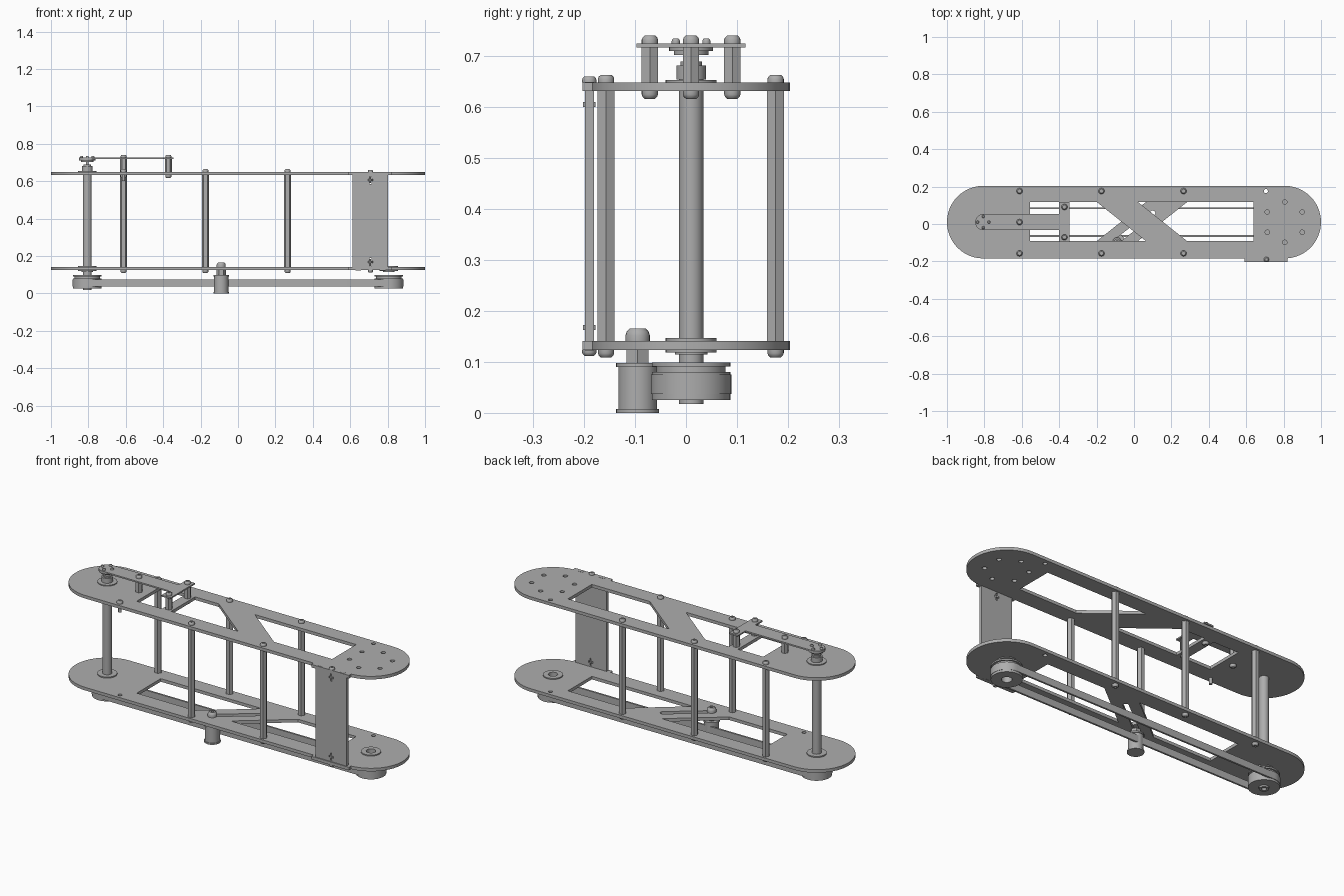
import bpy, bmesh
from math import cos, sin, pi, radians
from mathutils import Matrix

cube = bpy.data.objects.get("Cube")
if cube:
    bpy.data.objects.remove(cube, do_unlink=True)

grey = bpy.data.materials.new("plain grey metal")
grey.use_nodes = True
COLOR = (0.42, 0.42, 0.42, 1)
grey.diffuse_color = COLOR
grey.node_tree.nodes["Principled BSDF"].inputs["Base Color"].default_value = COLOR

CY = 0.01            # centre line of the frame
END = 0.806          # centre of the rounded ends
LOW, HIGH, THICK = 0.124, 0.632, 0.017
parts = []


def finish(name, mesh):
    mesh.materials.clear()
    mesh.materials.append(grey)
    obj = bpy.data.objects.new(name, mesh)
    bpy.context.collection.objects.link(obj)
    parts.append(obj)
    return obj


def arc(cx, cy, r, a0, a1, n=24):
    return [(cx + r * cos(radians(a0 + (a1 - a0) * i / n)),
             cy + r * sin(radians(a0 + (a1 - a0) * i / n))) for i in range(n + 1)]


def circle(cx, cy, r, n=16):
    return arc(cx, cy, r, 0, 360, n)[:-1]


def stadium(r):
    return arc(END, CY, r, -90, 90) + arc(-END, CY, r, 90, 270)


def sheet(name, loops, z0, z1, matrix=None):
    """Flat plate from an outline followed by its holes."""
    curve = bpy.data.curves.new(name, 'CURVE')
    curve.dimensions = '2D'
    curve.fill_mode = 'BOTH'
    curve.extrude = (z1 - z0) / 2
    for loop in loops:
        spline = curve.splines.new('POLY')
        spline.points.add(len(loop) - 1)
        for p, (x, y) in zip(spline.points, loop):
            p.co = (x, y, 0, 1)
        spline.use_cyclic_u = True
    temp = bpy.data.objects.new(name + "_helper", curve)
    bpy.context.collection.objects.link(temp)
    mesh = bpy.data.meshes.new_from_object(
        temp.evaluated_get(bpy.context.evaluated_depsgraph_get()))
    bpy.data.objects.remove(temp, do_unlink=True)
    bm = bmesh.new()
    bm.from_mesh(mesh)
    bmesh.ops.translate(bm, verts=bm.verts, vec=(0, 0, (z0 + z1) / 2))
    if matrix:
        bmesh.ops.transform(bm, matrix=matrix, verts=bm.verts)
    bmesh.ops.remove_doubles(bm, verts=bm.verts, dist=1e-5)
    bmesh.ops.recalc_face_normals(bm, faces=bm.faces)
    bm.to_mesh(mesh)
    bm.free()
    mesh.name = name
    return finish(name, mesh)


def lathe(name, x, y, profile, sides=32, closed=False):
    """Turned part from (radius, z) points; closed joins the last to the first."""
    bm = bmesh.new()
    rings = [[bm.verts.new((x + r * cos(2 * pi * i / sides), y + r * sin(2 * pi * i / sides), z))
              for i in range(sides)] for r, z in profile]
    pairs = list(zip(rings, rings[1:])) + ([(rings[-1], rings[0])] if closed else [])
    for a, b in pairs:
        for i in range(sides):
            j = (i + 1) % sides
            bm.faces.new((a[i], a[j], b[j], b[i]))
    if not closed:
        bm.faces.new(rings[0][::-1])
        bm.faces.new(rings[-1])
    bmesh.ops.recalc_face_normals(bm, faces=bm.faces)
    mesh = bpy.data.meshes.new(name)
    bm.to_mesh(mesh)
    bm.free()
    return finish(name, mesh)


def rod(name, x, y, r, z0, z1, sides=32):
    return lathe(name, x, y, [(r, z0), (r, z1)], sides)


def bolt(name, x, y, z, up=1, r=0.016, h=0.015):
    """Domed bolt head seated at z."""
    shape = [(1, 0), (1, 0.45), (0.9, 0.75), (0.65, 1), (0.3, 1), (0.3, 0.6)]
    return lathe(name, x, y, [(r * a, z + up * h * b) for a, b in shape], 20)


# --- Side plates with a raised edge for the panel and a diagonal brace ---
outline = ([(0.59, -0.184), (0.59, -0.203), (0.82, -0.203), (0.82, -0.184)]
           + arc(END, CY, 0.194, -85, 90) + arc(-END, CY, 0.194, 90, 270))
T, B = 0.118, -0.092          # window edges
L, R = -0.555, 0.64
right_window = [(0.02, T), (R, T), (R, B), (0.285, B)]
spare_hole = circle(0.705, 0.176, 0.011)


def flip(loop):
    return [(x, T + B - y) for x, y in loop]


top_holes = [[(L, T), (-0.4, T), (-0.4, B), (L, B)],
             [(-0.345, T), (-0.2, T), (0.065, B), (-0.345, B)],
             right_window, spare_hole]
top_holes += [circle(END + 0.108 * cos(radians(a)), CY + 0.108 * sin(radians(a)), 0.012)
              for a in range(30, 390, 60)]
sheet("top_plate", [outline] + top_holes, HIGH, HIGH + THICK)

slot = arc(-0.09, -0.09, 0.014, 128, 308, 10) + arc(0.1, 0.058, 0.014, -52, 128, 10)
bottom_holes = [flip([(L, T), (-0.2, T), (0.065, B), (L, B)]), flip(right_window), slot,
                spare_hole, circle(-0.612, -0.157, 0.011), circle(END, CY, 0.026, 24)]
sheet("bottom_plate", [outline] + bottom_holes, LOW, LOW + THICK)

# --- Hexagonal standoffs and their bolts ---
for i, x in enumerate((-0.612, -0.174, 0.265)):
    for side, y in (("front", -0.157), ("back", 0.176)):
        bolt(f"{side}_top_bolt_{i}", x, y, HIGH + THICK)
        if i == 0 and side == "front":
            rod("loose_bolt_shank", x, y, 0.009, 0.6, HIGH + 0.01, 12)
            continue
        rod(f"{side}_standoff_{i}", x, y, 0.0195, LOW + THICK, HIGH, 6)
        bolt(f"{side}_bottom_bolt_{i}", x, y, LOW, -1)

# --- Front panel, tabbed into both plates, with captive nuts ---
PX, PY = 0.708, -0.19
half = [(0.095, 0.632), (0.08, 0.632), (0.08, 0.65), (0.05, 0.65), (0.05, 0.632)]
tab_top = [(PX + x, z) for x, z in half] + [(PX - x, z) for x, z in half[::-1]]
MID = (LOW + HIGH + THICK) / 2
panel = tab_top + [(x, 2 * MID - z) for x, z in tab_top[::-1]]
cross_half = [(0.005, 0.626), (0.005, 0.611), (0.014, 0.611), (0.014, 0.6), (0.005, 0.6), (0.005, 0.585)]
cross = [(PX + x, z) for x, z in cross_half] + [(PX - x, z) for x, z in cross_half[::-1]]
sheet("front_panel", [panel, cross, [(x, 2 * MID - z) for x, z in cross]],
      0.181, 0.198, Matrix.Rotation(pi / 2, 4, 'X'))
for name, up in (("top", 1), ("bottom", -1)):
    face = MID + up * (HIGH + THICK - MID)
    bolt(f"panel_{name}_bolt", PX, PY, face, up, 0.014, 0.012)
    rod(f"panel_{name}_shank", PX, PY, 0.004, *sorted((face, face - up * 0.06)), 12)
    nut = MID + up * (0.6055 - MID)
    rod(f"panel_{name}_nut", PX, PY, 0.014, nut - 0.005, nut + 0.005, 6)

# --- Belt, pulleys and bearings ---
sheet("drive_belt", [stadium(0.079), stadium(0.069)], 0.037, 0.075)
for name, x in (("left", END), ("right", -END)):
    lathe(f"{name}_pulley", x, CY,
          [(0.026, 0.025), (0.077, 0.025), (0.077, 0.08), (0.068, 0.08), (0.068, 0.091),
           (0.077, 0.091), (0.077, 0.099), (0.026, 0.099)], 40, True)
    lathe(f"{name}_bottom_bearing", x, CY,
          [(0.024, 0.115), (0.032, 0.115), (0.032, 0.119), (0.05, 0.119), (0.05, 0.124),
           (0.036, 0.124), (0.036, 0.141), (0.05, 0.141), (0.05, 0.147), (0.024, 0.147)], 32, True)
lathe("top_bearing", -END, CY, [(0.02, 0.64), (0.05, 0.64), (0.05, 0.654), (0.02, 0.654)], 32, True)

# --- Pivot shaft with collar ---
lathe("pivot_shaft", -END, CY, [(0.012, 0.03), (0.012, 0.017), (0.024, 0.017), (0.024, 0.655),
                               (0.029, 0.655), (0.029, 0.682), (0.021, 0.682), (0.021, 0.69),
                               (0.008, 0.69), (0.008, 0.705)])

# --- Belt tensioner ---
lathe("tensioner_roller", -0.09, -0.095,
      [(0.042, 0), (0.042, 0.008), (0.038, 0.008), (0.038, 0.09), (0.042, 0.09), (0.042, 0.098)])
rod("tensioner_spacer", -0.09, -0.095, 0.025, 0.098, LOW, 6)
bolt("tensioner_bolt", -0.09, -0.095, LOW + THICK, 1, 0.024, 0.025)

# --- Sensor arm above the pivot ---
arm = arc(-END, CY, 0.043, 90, 270) + [(-0.4, CY - 0.043), (-0.4, CY - 0.107), (-0.345, CY - 0.107),
                                      (-0.345, CY + 0.107), (-0.4, CY + 0.107), (-0.4, CY + 0.043)]
sheet("sensor_arm", [arm], 0.718, 0.726)
lathe("sensor_disc", -END, CY, [(0.034, 0.703), (0.034, 0.711), (0.043, 0.711), (0.043, 0.718)])
for i in range(4):
    x, y = -END + 0.03 * cos(i * pi / 2), CY + 0.03 * sin(i * pi / 2)
    bolt(f"sensor_screw_{i}", x, y, 0.726, 1, 0.008, 0.009)
for i, (x, y) in enumerate(((-0.612, CY), (-0.372, CY - 0.081), (-0.372, CY + 0.081))):
    rod(f"arm_standoff_{i}", x, y, 0.0185, HIGH + THICK, 0.718, 6)
    bolt(f"arm_top_bolt_{i}", x, y, 0.726)
    bolt(f"arm_bottom_bolt_{i}", x, y, HIGH, -1)

# --- Smooth round sides, keep edges sharp ---
bpy.ops.object.select_all(action='DESELECT')
for obj in parts:
    obj.select_set(True)
bpy.context.view_layer.objects.active = parts[0]
bpy.ops.object.shade_smooth_by_angle(angle=radians(30))
